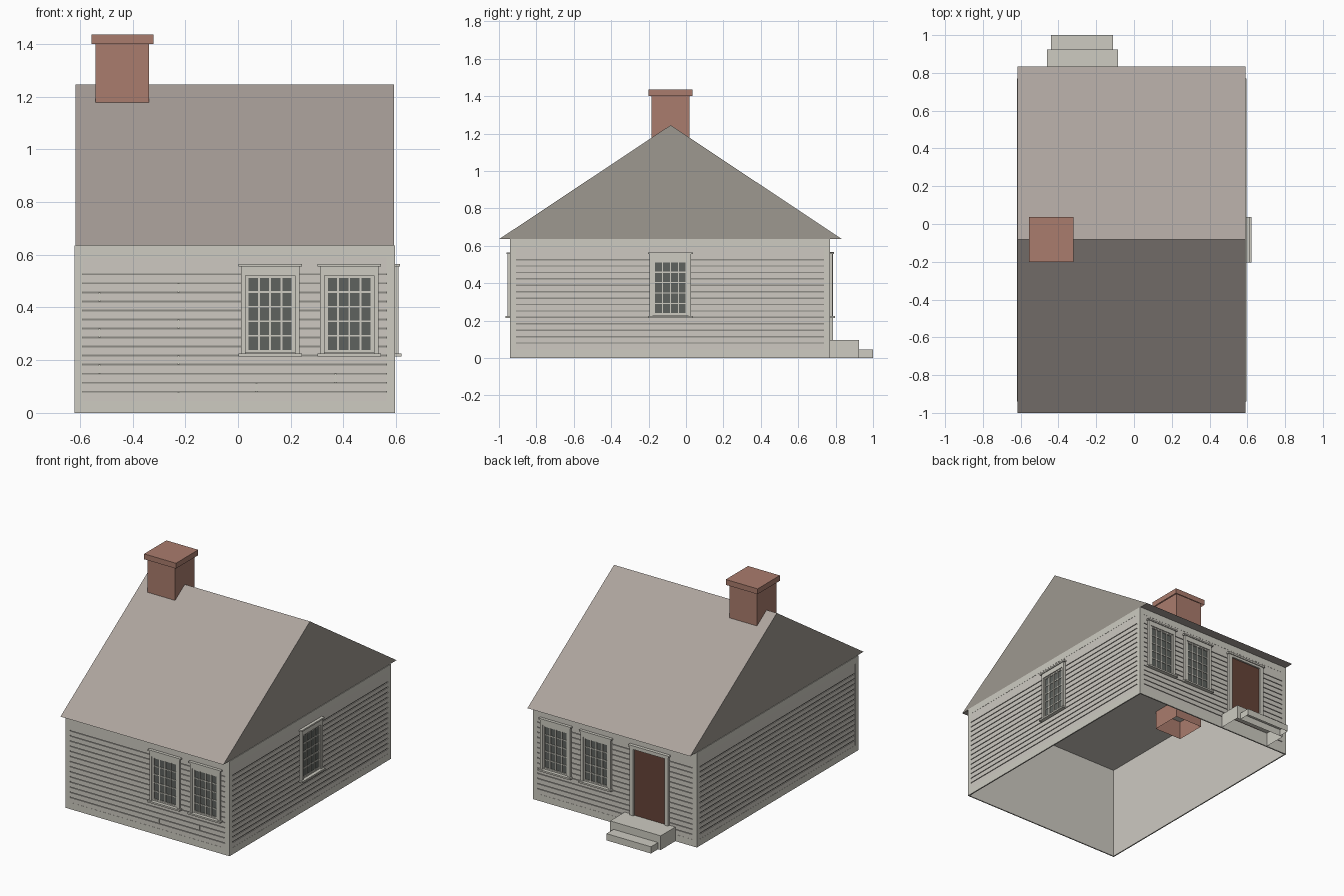
import bpy, bmesh
from mathutils import Vector

cube = bpy.data.objects.get("Cube")
if cube:
    bpy.data.objects.remove(cube)


def material(name, rgb):
    """Flat colour from 0-255 display values, stored as linear."""
    lin = [((c / 255 + 0.055) / 1.055) ** 2.4 for c in rgb]
    m = bpy.data.materials.new(name)
    m.use_nodes = True
    m.diffuse_color = (*lin, 1)
    bsdf = m.node_tree.nodes["Principled BSDF"]
    bsdf.inputs["Base Color"].default_value = (*lin, 1)
    bsdf.inputs["Roughness"].default_value = 0.9
    return m


SIDING = material("siding", (205, 201, 193))
TRIM = material("trim", (205, 203, 193))
GAP = material("board gap", (142, 140, 134))
ROOF = material("roof", (172, 163, 157))
GABLE = material("gable", (158, 153, 144))
BRICK = material("brick", (170, 124, 109))
DOOR = material("door", (102, 67, 56))
GLASS = material("glass", (94, 98, 94))

# Wall frames: origin, direction along the wall, outward direction
WORLD = (Vector((0, 0, 0)), Vector((1, 0, 0)), Vector((0, 1, 0)))
FRONT = (Vector((0, -0.94, 0)), Vector((1, 0, 0)), Vector((0, -1, 0)))
BACK = (Vector((0, 0.77, 0)), Vector((1, 0, 0)), Vector((0, 1, 0)))
LEFT = (Vector((0.595, 0, 0)), Vector((0, 1, 0)), Vector((1, 0, 0)))
RIGHT = (Vector((-0.62, 0, 0)), Vector((0, 1, 0)), Vector((-1, 0, 0)))
X0, X1, Y0, Y1, EAVE = -0.62, 0.595, -0.94, 0.77, 0.635


def finish(name, bm, *mats):
    me = bpy.data.meshes.new(name)
    bm.to_mesh(me)
    bm.free()
    for m in mats:
        me.materials.append(m)
    ob = bpy.data.objects.new(name, me)
    bpy.context.collection.objects.link(ob)
    return ob


def boxes(name, mat, spans, frame=WORLD, hollow=False):
    """Boxes given as (along0, along1, out0, out1, z0, z1); hollow leaves the bottom open."""
    origin, along, out = frame
    bm = bmesh.new()
    for span in spans:
        verts = bmesh.ops.create_cube(bm, size=1)["verts"]
        for v in verts:
            u, d, z = [span[2 * i] if v.co[i] < 0 else span[2 * i + 1] for i in range(3)]
            v.co = origin + along * u + out * d + Vector((0, 0, z))
    bmesh.ops.recalc_face_normals(bm, faces=bm.faces[:])
    if hollow:
        down = [f for f in bm.faces if f.normal.z < -0.9]
        bmesh.ops.delete(bm, geom=down, context="FACES")
    return finish(name, bm, mat)


# House shell, open below, with a backing that shows between the boards
for name, mat, inset, top in (("wall_backing", GAP, 0.006, 0.633), ("wall_lining", SIDING, 0.009, 0.630)):
    boxes(name, mat, [(X0 + inset, X1 - inset, Y0 + inset, Y1 - inset, 0, top)], hollow=True)

# Clapboards and border trim on every wall
FIRST, PITCH, ROWS, GROOVE = 0.08, 0.0343, 14, 0.007
LOW, HIGH, EDGE = 0.045, 0.59, 0.032


def wall(name, frame, a, b):
    cuts = [FIRST + PITCH * i for i in range(ROWS)]
    lows = [LOW] + [c + GROOVE / 2 for c in cuts]
    highs = [c - GROOVE / 2 for c in cuts] + [HIGH]
    boards = [(a + EDGE, b - EDGE, -0.008, -0.001, lo, hi) for lo, hi in zip(lows, highs)]
    boxes(name + "_clapboards", SIDING, boards, frame)
    boxes(name + "_border", TRIM, [
        (a, b, -0.008, 0, 0, LOW), (a, b, -0.008, 0, HIGH, EAVE),
        (a, a + EDGE, -0.008, 0, LOW, HIGH), (b - EDGE, b, -0.008, 0, LOW, HIGH)], frame)


wall("front_wall", FRONT, X0, X1)
wall("back_wall", BACK, X0, X1)
wall("left_wall", LEFT, Y0, Y1)
wall("right_wall", RIGHT, Y0, Y1)

# Butt joints in the front boards
joints = []
for x, rows in ((-0.225, (0, 4, 8, 12)), (-0.525, (3, 7, 11)), (0.07, (1,)), (0.37, (2,))):
    for r in rows:
        z = FIRST + PITCH * (r - 1)
        joints.append((x - 0.004, x + 0.004, -0.002, 0.0005, z, z + PITCH))
boxes("board_joints", TRIM, joints, FRONT)


def window(name, frame, c):
    """Window centred at c along its wall: casing, sash bars and glass."""
    half, bottom, top = 0.111, 0.225, 0.555
    sash, base, head = 0.094, 0.228, 0.522
    pw, ph, cols, rows = 0.0425, 0.0555, 4, 5
    boxes(name + "_glass", GLASS, [(c - sash, c + sash, -0.002, 0.002, base, head)], frame)
    boxes(name + "_casing", TRIM, [
        (c - half, c - sash, 0, 0.014, bottom, top), (c + sash, c + half, 0, 0.014, bottom, top),
        (c - sash, c + sash, 0, 0.014, head, top),
        (c - half - 0.009, c + half + 0.009, 0, 0.02, top, 0.565),
        (c - half - 0.009, c + half + 0.009, 0, 0.026, 0.214, bottom)], frame)
    left, low = c - pw * cols / 2, 0.2365
    bars = [(c - sash, left, 0, 0.008, base, head), (left + pw * cols, c + sash, 0, 0.008, base, head),
            (left, left + pw * cols, 0, 0.008, base, low),
            (left, left + pw * cols, 0, 0.008, low + ph * rows, head)]
    for i in range(cols + 1):
        u = left + pw * i
        bars.append((u - 0.0035, u + 0.0035, 0, 0.007, base, head))
    for j in range(rows + 1):
        z = low + ph * j
        bars.append((c - sash, c + sash, 0, 0.006, z - 0.003, z + 0.003))
    boxes(name + "_sash", TRIM, bars, frame)


for side, frame in (("front", FRONT), ("back", BACK)):
    window(side + "_inner_window", frame, 0.122)
    window(side + "_outer_window", frame, 0.422)
window("left_window", LEFT, -0.083)

# Back door with its surround
DC, DW, DF = -0.275, 0.116, 0.142
boxes("door", DOOR, [(DC - DW, DC + DW, -0.002, 0.005, 0.095, 0.54)], BACK)
boxes("door_surround", TRIM, [
    (DC - DF, DC - DW, 0, 0.016, 0.095, 0.555), (DC + DW, DC + DF, 0, 0.016, 0.095, 0.555),
    (DC - DW, DC + DW, 0, 0.016, 0.54, 0.555),
    (DC - DF - 0.008, DC + DF + 0.008, 0, 0.022, 0.555, 0.567)], BACK)

# Door steps, hollow underneath
boxes("upper_step", TRIM, [(-0.46, -0.085, Y1, 0.925, 0, 0.095)], hollow=True)
boxes("lower_step", TRIM, [(-0.44, -0.11, 0.925, 1.0, 0, 0.045)], hollow=True)

# Roof prism, with gable ends in their own colour
bm = bmesh.new()
profile = [(-1.0, EAVE), (0.835, EAVE), (-0.082, 1.245)]
face = bm.faces.new([bm.verts.new((X0 + 0.004, y, z)) for y, z in profile])
grown = bmesh.ops.extrude_face_region(bm, geom=[face])["geom"]
moved = [v for v in grown if isinstance(v, bmesh.types.BMVert)]
bmesh.ops.translate(bm, verts=moved, vec=(X1 - X0 - 0.008, 0, 0))
bmesh.ops.recalc_face_normals(bm, faces=bm.faces[:])
for f in bm.faces:
    f.material_index = 1 if abs(f.normal.x) > 0.9 else 0
finish("roof", bm, ROOF, GABLE)

# Chimney and cap
boxes("chimney_stack", BRICK, [(-0.54, -0.337, -0.185, 0.02, 0.505, 1.41)], hollow=True)
boxes("chimney_cap", BRICK, [(-0.556, -0.32, -0.2, 0.036, 1.4, 1.436)], hollow=True)
